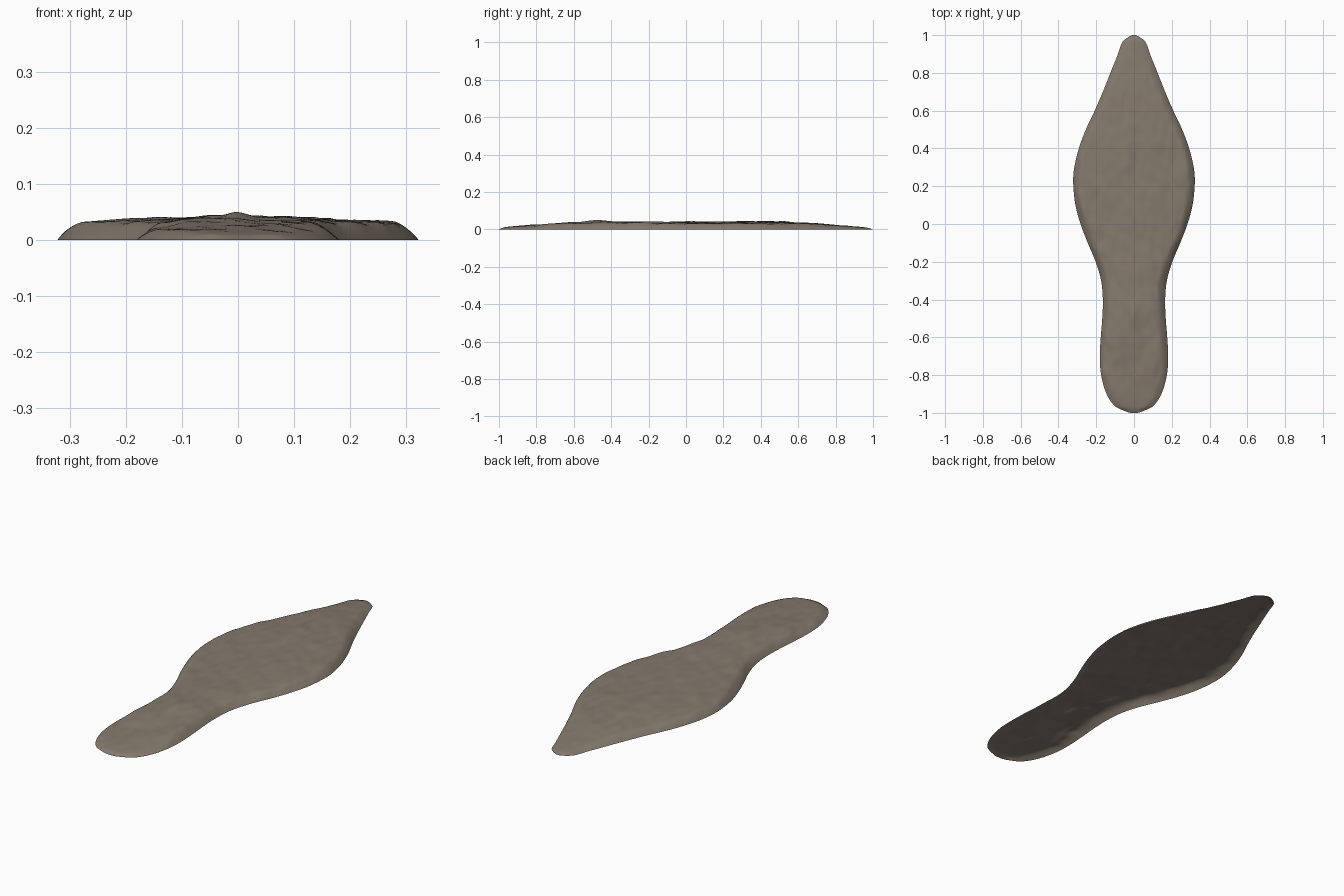
import bpy, bmesh, math
from mathutils import Vector, noise

if "Cube" in bpy.data.objects:
    bpy.data.objects.remove(bpy.data.objects["Cube"])

# outline half widths and ridge heights along y
WIDTH = [(-1, 0.02), (-0.99, 0.05), (-0.965, 0.10), (-0.9, 0.145), (-0.8, 0.174), (-0.7, 0.181),
         (-0.6, 0.176), (-0.5, 0.168), (-0.4, 0.165), (-0.3, 0.174), (-0.2, 0.203), (-0.1, 0.245),
         (0, 0.283), (0.1, 0.31), (0.22, 0.322), (0.3, 0.316), (0.4, 0.292), (0.5, 0.255),
         (0.6, 0.208), (0.7, 0.165), (0.8, 0.125), (0.9, 0.085), (0.965, 0.06), (0.99, 0.03), (1, 0.01)]
HEIGHT = [(-1, 0.0), (-0.97, 0.011), (-0.85, 0.022), (-0.7, 0.031), (-0.5, 0.042), (-0.3, 0.04),
          (0, 0.04), (0.4, 0.041), (0.6, 0.037), (0.8, 0.024), (0.9, 0.015), (0.97, 0.008), (1, 0.0)]


def sample(table, y):
    """Smooth interpolation through the table points."""
    n = len(table)
    i = max(k for k in range(n - 1) if table[k][0] <= y + 1e-9)
    (x0, a), (x1, b) = table[i], table[i + 1]
    h = x1 - x0

    def slope(k):
        lo, hi = max(k - 1, 0), min(k + 1, n - 1)
        return (table[hi][1] - table[lo][1]) / (table[hi][0] - table[lo][0])
    t = min(max((y - x0) / h, 0), 1)
    return ((2*t**3 - 3*t*t + 1) * a + (t**3 - 2*t*t + t) * h * slope(i)
            + (3*t*t - 2*t**3) * b + (t**3 - t*t) * h * slope(i + 1))


def height(x, y, w):
    """Steep rim, gentle dome and slanted ripples."""
    edge = max(w - abs(x), 0)
    rim = 1 - (1 - min(edge / 0.045, 1)) ** 2
    dome = 0.66 + 0.34 * (1 - (x / w) ** 2)
    u, v = x + 0.25 * y, y - 0.3 * x
    ripple = (noise.noise(Vector((u * 14, v * 6, 3))) * 0.0055
              + noise.noise(Vector((u * 32, v * 14, 9))) * 0.003)
    top = max(sample(HEIGHT, y), 0)
    bump = 0.007 * math.exp(-((x / 0.02) ** 2 + ((y + 0.48) / 0.05) ** 2))
    return max(rim * (top * dome + ripple * min(1, top / 0.03) + bump), 0)


# worn earth slab: open shell, no underside
ROWS, COLS = 200, 64
bm = bmesh.new()
grid = []
for r in range(ROWS + 1):
    y = -math.cos(math.pi * r / ROWS) * 0.35 + (2 * r / ROWS - 1) * 0.65
    w = sample(WIDTH, y)
    row = []
    for c in range(COLS + 1):
        x = w * math.sin((2 * c / COLS - 1) * math.pi / 2)
        row.append(bm.verts.new((x, y, height(x, y, w))))
    grid.append(row)
for r in range(ROWS):
    for c in range(COLS):
        bm.faces.new((grid[r][c], grid[r][c + 1], grid[r + 1][c + 1], grid[r + 1][c])).smooth = True
mesh = bpy.data.meshes.new("earth_slab")
bm.to_mesh(mesh)
bm.free()
slab = bpy.data.objects.new("earth_slab", mesh)
bpy.context.collection.objects.link(slab)

mat = bpy.data.materials.new("grey brown earth")
mat.diffuse_color = (0.235, 0.195, 0.155, 1)
mat.use_nodes = True
mat.node_tree.nodes["Principled BSDF"].inputs["Base Color"].default_value = mat.diffuse_color
mesh.materials.append(mat)
